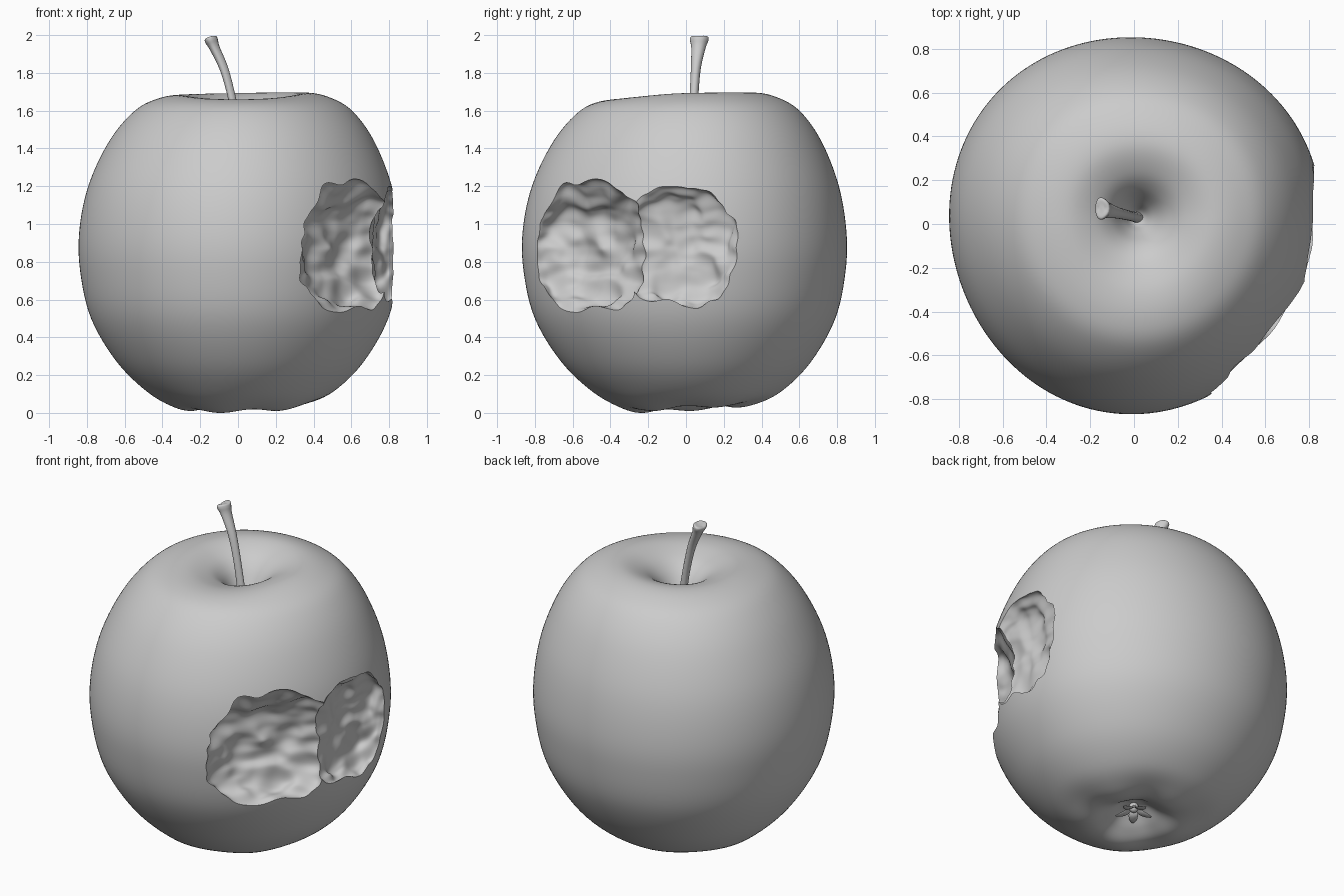
import bpy, bmesh, math
from math import sin, cos, pi, radians, exp
from mathutils import Vector, noise

if "Cube" in bpy.data.objects:
    bpy.data.objects.remove(bpy.data.objects["Cube"])


def finish(name, bm, angle=40):
    bmesh.ops.recalc_face_normals(bm, faces=bm.faces)
    me = bpy.data.meshes.new(name)
    bm.to_mesh(me)
    bm.free()
    ob = bpy.data.objects.new(name, me)
    bpy.context.collection.objects.link(ob)
    smooth(ob, angle)
    return ob


def smooth(ob, angle=40):
    bpy.ops.object.select_all(action='DESELECT')
    ob.select_set(True)
    bpy.context.view_layer.objects.active = ob
    bpy.ops.object.shade_smooth_by_angle(angle=radians(angle))


def spline(pts, n):
    """Catmull-Rom through tuples of any size."""
    out = []
    for i in range(len(pts) - 1):
        p = [pts[max(0, min(len(pts) - 1, i + k))] for k in (-1, 0, 1, 2)]
        for s in range(n):
            t = s / n
            out.append(tuple(0.5 * (2 * b + (c - a) * t + (2 * a - 5 * b + 4 * c - d) * t * t
                                    + (3 * b - a - 3 * c + d) * t ** 3)
                             for a, b, c, d in zip(*p)))
    return out + [tuple(pts[-1])]


def loft(bm, rings):
    """Skin closed rings and cap both ends."""
    vs = [[bm.verts.new(p) for p in ring] for ring in rings]
    for a, b in zip(vs, vs[1:]):
        for i in range(len(a)):
            j = (i + 1) % len(a)
            bm.faces.new((a[i], a[j], b[j], b[i]))
    bm.faces.new(vs[0])
    bm.faces.new(vs[-1])


# Apple body: lathed profile with uneven shoulders and soft lobes underneath
profile = [(0.006, 1.40), (0.035, 1.425), (0.07, 1.49), (0.13, 1.585), (0.21, 1.65), (0.33, 1.688),
           (0.46, 1.665), (0.58, 1.595), (0.70, 1.44), (0.80, 1.21), (0.846, 0.97), (0.842, 0.75),
           (0.785, 0.50), (0.65, 0.27), (0.49, 0.115), (0.35, 0.045), (0.24, 0.03), (0.15, 0.065),
           (0.07, 0.12), (0.006, 0.13)]


def body_point(r, z, a):
    f = ((z - 0.9) / 0.8) ** 2
    if z > 0.9:
        rim = exp(-((r - 0.3) / 0.17) ** 2)
        dz = rim * (0.006 * (cos(a) + sin(a)) - 0.026 * max(0, -sin(a)) ** 2)
        shift, pit = 0.03 * f, 0.015 * exp(-(r / 0.15) ** 2)
    else:
        b = a + radians(113)
        dz = -exp(-((r - 0.28) / 0.16) ** 2) * (0.008 * cos(5 * b) + 0.016 * cos(b))
        shift, pit = 0.01 * f, 0
    r *= 1 + 0.014 * cos(3 * (a - radians(22))) * min(1, r / 0.5)
    return (0.002 + r * cos(a) + shift, 0.003 + 1.012 * r * sin(a) + shift + pit, z + dz)


SEG = 160
rows = spline(profile, 6)
rings = [[body_point(r, z, 2 * pi * i / SEG) for i in range(SEG)] for r, z in rows]
low = min(p[2] for ring in rings for p in ring)
rings = [[(x, y, z - low * max(0, 1 - z)) for x, y, z in ring] for ring in rings]
bm = bmesh.new()
loft(bm, rings)
apple = finish("apple_body", bm)


# Two overlapping bites cut by rough rounded blocks
def bite(name, angle, z0, depth, half_w, half_h, seed):
    u = Vector((cos(angle), sin(angle), 0))
    t = Vector((-sin(angle), cos(angle), 0))
    off = Vector((seed, seed * 2, 0))
    bm = bmesh.new()
    bmesh.ops.create_icosphere(bm, subdivisions=6, radius=1)
    for v in bm.verts:
        d = v.co.normalized()
        k = sum(abs(c) ** 2.6 for c in d) ** (-1 / 2.6)
        k *= (1 + 0.13 * noise.noise(d * 2.6 + off)
              + 0.08 * noise.noise(Vector((d.x * 3, d.y * 3.5, d.z * 5.5)) + off))
        v.co = u * (0.85 + d.x * k * depth) + t * (d.y * k * half_w)
        v.co.z = z0 + d.z * k * half_h
    ob = finish(name, bm)
    ob.hide_render = True
    return ob


cutters = [bite("bite_large", radians(-41), 0.87, 0.22, 0.375, 0.34, 3.3),
           bite("bite_small", radians(-3), 0.875, 0.145, 0.31, 0.315, 7.1)]
for c in cutters:
    mod = apple.modifiers.new(c.name, 'BOOLEAN')
    mod.operation = 'DIFFERENCE'
    mod.solver = 'EXACT'
    mod.object = c
deps = bpy.context.evaluated_depsgraph_get()
cut = bpy.data.meshes.new_from_object(apple.evaluated_get(deps))
apple.modifiers.clear()
apple.data = cut
for c in cutters:
    bpy.data.objects.remove(c)
smooth(apple, 40)

# Stem: x, y, z, half width in x, half width in y
path = spline([(0.02, 0.03, 1.37, 0.026, 0.026), (-0.005, 0.035, 1.52, 0.022, 0.022),
               (-0.034, 0.042, 1.67, 0.020, 0.023), (-0.075, 0.052, 1.82, 0.022, 0.026),
               (-0.125, 0.066, 1.93, 0.026, 0.038), (-0.142, 0.07, 1.968, 0.033, 0.049),
               (-0.147, 0.071, 1.985, 0.030, 0.045), (-0.147, 0.071, 1.988, 0.012, 0.02)], 4)
bm = bmesh.new()
stem_rings = []
for x, y, z, wx, wy in path:
    ring = []
    for i in range(20):
        a = 2 * pi * i / 20
        g = 1 + 0.07 * cos(3 * a)
        ring.append((x + wx * g * cos(a), y + wy * g * sin(a),
                     min(2.0, z + 0.3 * wx * cos(a) + 0.15 * wy * abs(sin(a)))))
    stem_rings.append(ring)
loft(bm, stem_rings)
finish("stem", bm)

# Dried flower end: five curled sepals round a small bud
bm = bmesh.new()
for k in range(5):
    a = 2 * pi * k / 5 + 0.3
    out, side = Vector((cos(a), sin(a), 0)), Vector((-sin(a), cos(a), 0))
    leaf = spline([(0.0, 0.13, 0.016), (0.035, 0.085, 0.026), (0.075, 0.07, 0.022),
                   (0.105, 0.065, 0.006)], 4)
    loft(bm, [[out * r + side * (w * cos(b)) + Vector((0.01, 0.01, z + 0.25 * w * sin(b)))
               for b in (2 * pi * i / 8 for i in range(8))] for r, z, w in leaf])
finish("sepals", bm)
bm = bmesh.new()
bmesh.ops.create_icosphere(bm, subdivisions=3, radius=0.028)
for v in bm.verts:
    v.co = Vector((0.01 + v.co.x, 0.01 + v.co.y, 0.105 + v.co.z * 1.1))
finish("flower_bud", bm)
